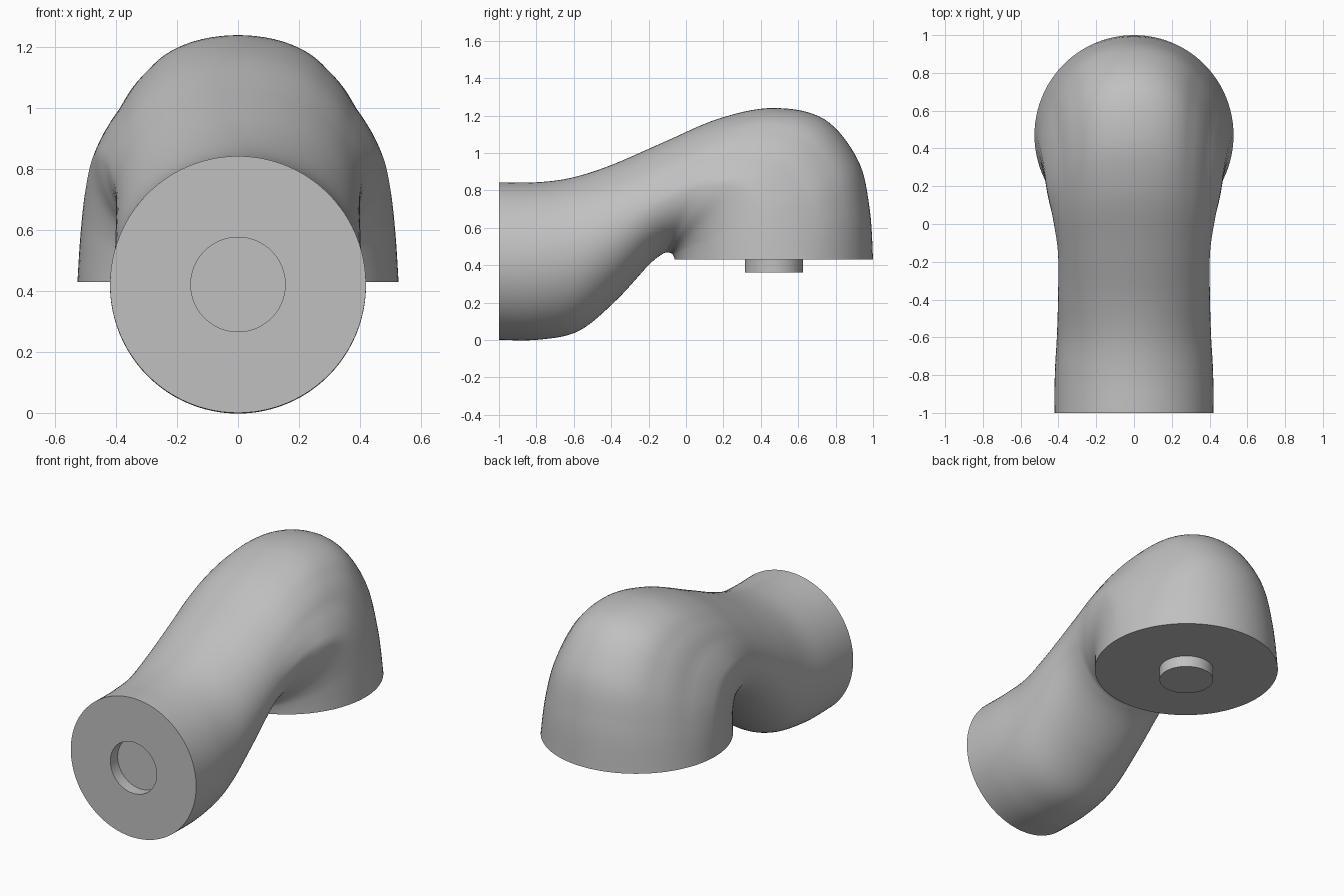
import bpy, bmesh, math
from mathutils import Vector

if "Cube" in bpy.data.objects:
    bpy.data.objects.remove(bpy.data.objects["Cube"], do_unlink=True)

grey = bpy.data.materials.new("light grey")
grey.use_nodes = True
GREY = (0.53, 0.53, 0.53, 1)
grey.diffuse_color = GREY
grey.node_tree.nodes["Principled BSDF"].inputs["Base Color"].default_value = GREY

SEGMENTS, STEPS = 96, 8

# Cross-sections along the arm: top y, top z, bottom y, bottom z, half width, shoulder flattening
SECTIONS = [
    (-1.00, 0.843, -1.00, 0.000, 0.420, 0.00),
    (-0.80, 0.843, -0.78, 0.002, 0.419, 0.00),
    (-0.61, 0.868, -0.57, 0.050, 0.408, 0.00),
    (-0.40, 0.935, -0.37, 0.215, 0.402, 0.00),
    (-0.12, 1.057, -0.20, 0.400, 0.402, 0.02),
    (0.18, 1.185, -0.125, 0.460, 0.428, 0.06),
    (0.47, 1.240, -0.100, 0.467, 0.460, 0.10),
    (0.74, 1.180, -0.085, 0.465, 0.482, 0.10),
    (0.92, 0.960, -0.073, 0.459, 0.504, 0.07),
    (0.982, 0.70, -0.065, 0.446, 0.518, 0.03),
    (1.00, 0.43, -0.060, 0.430, 0.527, 0.00),
]


def spline(points):
    """Smooth curve through all the sections."""
    result = []
    ends = [points[0]] + points + [points[-1]]
    for i in range(len(points) - 1):
        p0, p1, p2, p3 = ends[i:i + 4]
        for s in range(STEPS):
            t = s / STEPS
            result.append(tuple(
                b + 0.5 * t * (c - a + t * (2 * a - 5 * b + 4 * c - d + t * (3 * (b - c) + d - a)))
                for a, b, c, d in zip(p0, p1, p2, p3)))
    return result + [points[-1]]


def flatten(u):
    """Share of the shoulder flattening at height u of a section."""
    return max(0.0, min(u / 0.4, 1.0, (1 - u) / 0.28))


def ring(bm, ty, tz, by, bz, width, flat=0.0):
    centre = Vector((0, (ty + by) / 2, (tz + bz) / 2))
    axis = Vector((0, (ty - by) / 2, (tz - bz) / 2))
    verts = []
    for i in range(SEGMENTS):
        a = math.tau * i / SEGMENTS
        u = math.cos(a)
        x = width * math.sin(a) * (1 - flat * flatten(u))
        verts.append(bm.verts.new(centre + axis * u + Vector((x, 0, 0))))
    return verts


def loft(name, sections):
    """Skin the sections and close both ends."""
    bm = bmesh.new()
    rings = [ring(bm, *s) for s in sections]
    for r, q in zip(rings, rings[1:]):
        for i in range(SEGMENTS):
            j = (i + 1) % SEGMENTS
            bm.faces.new((r[i], r[j], q[j], q[i]))
    bm.faces.new(rings[0])
    bm.faces.new(rings[-1])
    bmesh.ops.recalc_face_normals(bm, faces=bm.faces)
    mesh = bpy.data.meshes.new(name)
    bm.to_mesh(mesh)
    bm.free()
    mesh.materials.append(grey)
    obj = bpy.data.objects.new(name, mesh)
    bpy.context.collection.objects.link(obj)
    bpy.ops.object.select_all(action='DESELECT')
    obj.select_set(True)
    bpy.context.view_layer.objects.active = obj
    bpy.ops.object.shade_smooth_by_angle(angle=math.radians(35))
    return obj


# Arm body, starting inside the round socket of the front face
R = 0.155
socket = [(y, 0.4215 + R, y, 0.4215 - R, R) for y in (-0.93, -1.0)]
loft("arm_body", socket + spline(SECTIONS))

# Round mounting pin under the head
loft("mounting_pin", [(0.47 + R, z, 0.47 - R, z, R) for z in (0.36, 0.44)])
